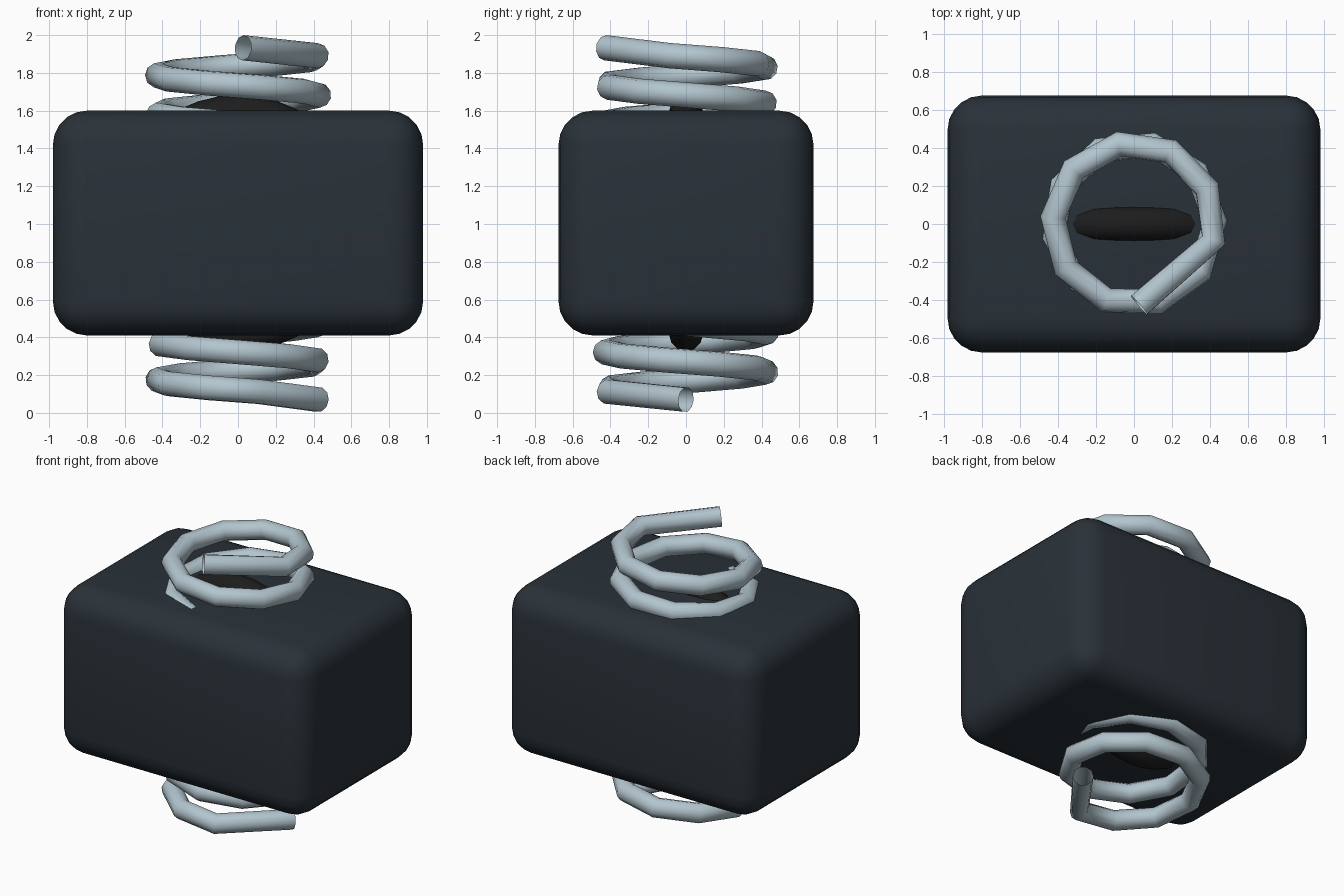
import bpy
import math

if "Cube" in bpy.data.objects:
    bpy.data.objects.remove(bpy.data.objects["Cube"])


def material(name, rgb):
    mat = bpy.data.materials.new(name)
    mat.diffuse_color = (*rgb, 1.0)
    mat.use_nodes = True
    mat.node_tree.nodes["Principled BSDF"].inputs["Base Color"].default_value = mat.diffuse_color
    return mat


def finish(obj, name, mat):
    obj.name = name
    obj.data.materials.append(mat)


dark_slate = material("dark_slate", (0.022, 0.031, 0.04))
black_rubber = material("black_rubber", (0.012, 0.012, 0.012))
pale_steel = material("pale_steel", (0.45, 0.56, 0.62))

# Rounded block body
bpy.ops.mesh.primitive_cube_add(size=1, location=(0, 0, 1.005))
body = bpy.context.object
body.scale = (1.96, 1.35, 1.19)
bpy.ops.object.transform_apply(location=False, rotation=False, scale=True)
bevel = body.modifiers.new("rounded_edges", 'BEVEL')
bevel.width = 0.18
bevel.segments = 5
bpy.ops.object.shade_smooth()
finish(body, "body_block", dark_slate)

# Upright ring passing through the block
bpy.ops.mesh.primitive_torus_add(
    major_radius=0.588, minor_radius=0.09, major_segments=40, minor_segments=12,
    location=(0, 0, 1.005), rotation=(math.pi / 2, 0, 0))
bpy.ops.object.shade_smooth()
finish(bpy.context.object, "inner_ring", black_rubber)

# Coil spring: open tube on a coarse helix with longer first and last segments
TURNS, STEPS = 9.24, 89
RADIUS, TUBE, Z_LOW, Z_HIGH = 0.427, 0.067, 0.07, 1.933
indices = [i for i in range(STEPS + 1) if i not in (1, STEPS - 1)]
curve = bpy.data.curves.new("coil_spring", 'CURVE')
curve.dimensions = '3D'
curve.bevel_depth = TUBE
curve.bevel_resolution = 3
spline = curve.splines.new('POLY')
spline.points.add(len(indices) - 1)
for point, i in zip(spline.points, indices):
    t = i / STEPS
    a = -2 * math.pi * TURNS * t
    point.co = (RADIUS * math.cos(a), RADIUS * math.sin(a),
                Z_LOW + (Z_HIGH - Z_LOW) * t, 1)
spline.use_smooth = True
spring = bpy.data.objects.new("coil_spring", curve)
bpy.context.collection.objects.link(spring)
finish(spring, "coil_spring", pale_steel)
